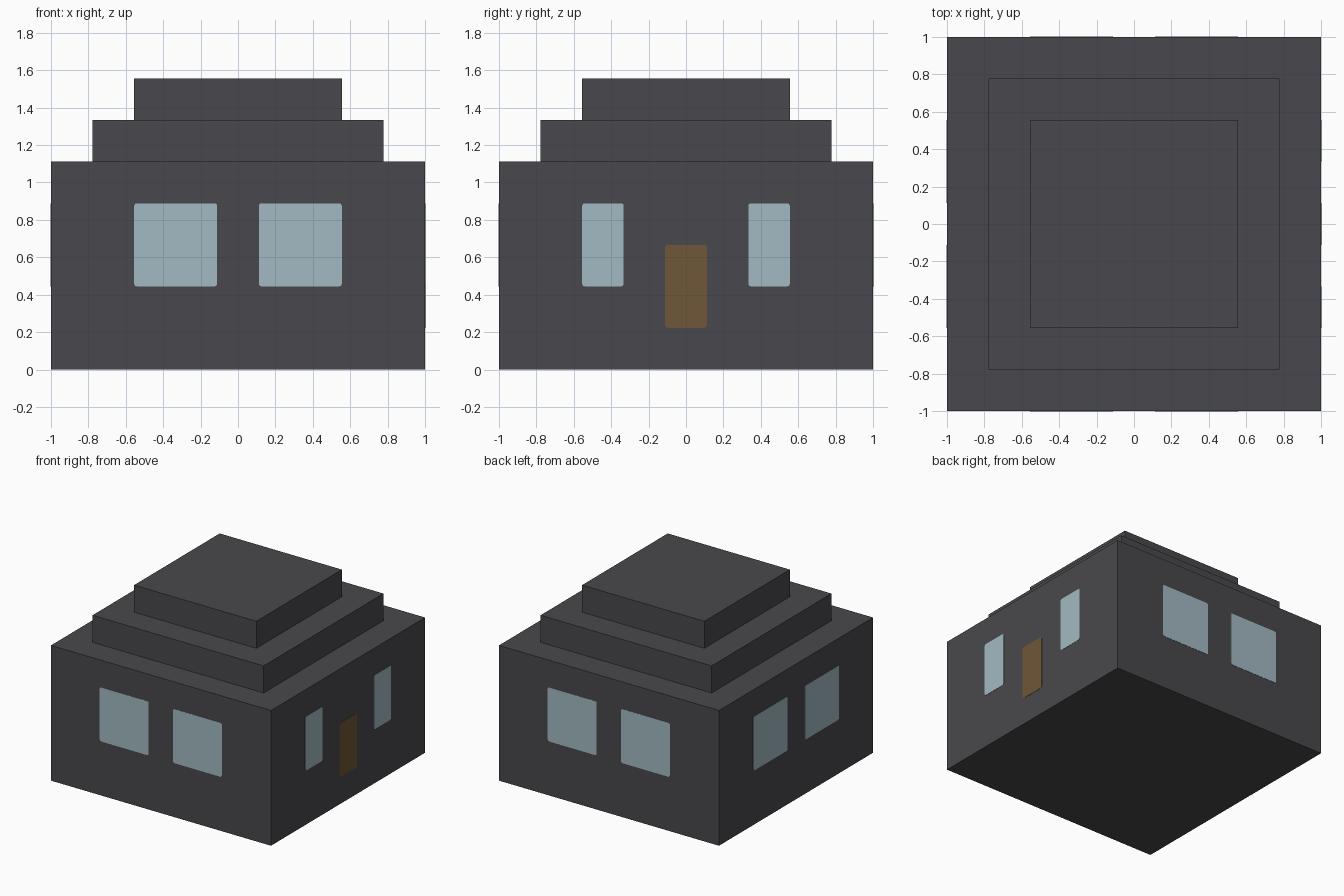
import bpy, bmesh
from math import pi
from mathutils import Matrix, Vector

cube = bpy.data.objects.get("Cube")
if cube:
    bpy.data.objects.remove(cube)

U = 2 / 9        # building module: the walls are nine modules wide
PROUD = 0.002    # how far panels stand out from the wall


def material(name, rgb):
    mat = bpy.data.materials.new(name)
    mat.use_nodes = True
    mat.diffuse_color = (*rgb, 1)
    mat.node_tree.nodes["Principled BSDF"].inputs["Base Color"].default_value = (*rgb, 1)
    return mat


stone = material("dark_stone", (0.066, 0.064, 0.072))
glass = material("pale_blue_glass", (0.36, 0.49, 0.54))
wood = material("brown_wood", (0.16, 0.095, 0.038))


def box(name, size, centre, mat, turn=0, corner=0):
    """Box with optional rounded corners seen along y, turned about z."""
    bm = bmesh.new()
    bmesh.ops.create_cube(bm, size=1)
    bmesh.ops.scale(bm, vec=size, verts=bm.verts)
    if corner:
        along_y = [e for e in bm.edges
                   if abs(e.verts[0].co.y - e.verts[1].co.y) > size[1] / 2]
        bmesh.ops.bevel(bm, geom=along_y, offset=corner, segments=3,
                        profile=0.5, affect='EDGES')
    bm.transform(Matrix.Rotation(turn, 4, 'Z') @ Matrix.Translation(Vector(centre)))
    mesh = bpy.data.meshes.new(name)
    bm.to_mesh(mesh)
    bm.free()
    mesh.materials.append(mat)
    obj = bpy.data.objects.new(name, mesh)
    bpy.context.collection.objects.link(obj)


def panel(name, x, z, width, height, mat, turn):
    """Thin panel on one wall; turn picks the wall, starting at the front."""
    box(name, (width * U, 2 * PROUD, height * U), (x * U, -1, z * U), mat, turn, 0.015)


# Walls and the two stepped roof tiers
for name, width, bottom, height in (("walls", 9, 0, 5),
                                    ("lower_roof_tier", 7, 5, 1),
                                    ("upper_roof_tier", 5, 6, 1)):
    box(name, (width * U, width * U, height * U),
        (0, 0, (bottom + height / 2) * U), stone)

# Pairs of windows: wide on three walls, narrow beside the door
walls = (("front", 0, 1.5, 2), ("entrance", pi / 2, 2, 1),
         ("back", pi, 1.5, 2), ("side", -pi / 2, 1.5, 2))
for wall, turn, offset, width in walls:
    for label, sign in (("a", -1), ("b", 1)):
        panel(f"{wall}_window_{label}", sign * offset, 3, width, 2, glass, turn)

# Door in the entrance wall
panel("door", 0, 2, 1, 2, wood, pi / 2)
